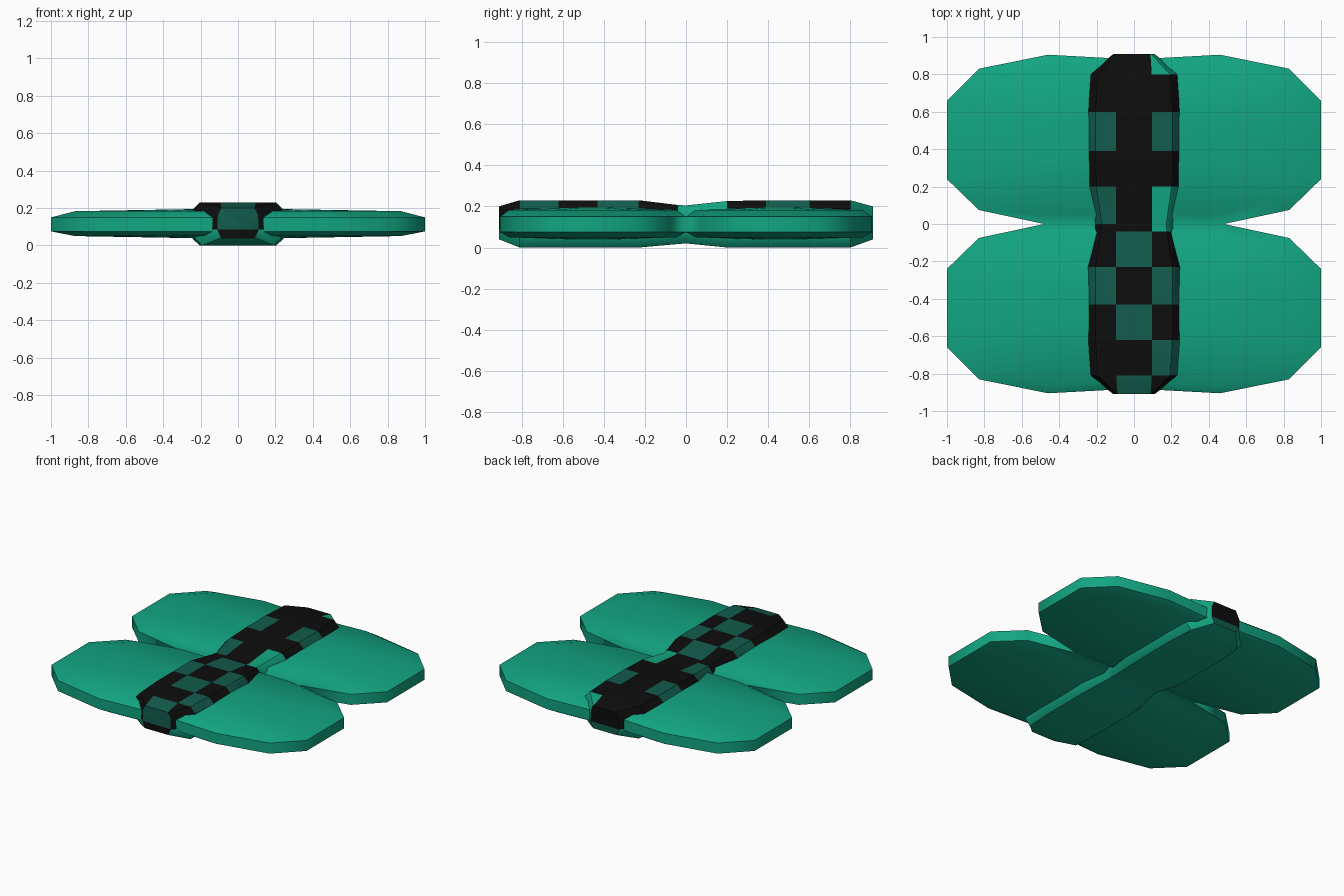
import bpy, bmesh

if "Cube" in bpy.data.objects:
    bpy.data.objects.remove(bpy.data.objects["Cube"])


def material(name, rgb):
    m = bpy.data.materials.new(name)
    m.diffuse_color = (*rgb, 1)
    m.use_nodes = True
    m.node_tree.nodes["Principled BSDF"].inputs["Base Color"].default_value = m.diffuse_color
    return m


GREEN = material("green", (0.006, 0.38, 0.22))
TEAL = material("dark teal", (0.006, 0.107, 0.072))
BLACK = material("black", (0.004, 0.004, 0.004))


def finish(name, bm, mats, angle):
    bmesh.ops.recalc_face_normals(bm, faces=bm.faces)
    me = bpy.data.meshes.new(name)
    bm.to_mesh(me)
    bm.free()
    for m in mats:
        me.materials.append(m)
    ob = bpy.data.objects.new(name, me)
    bpy.context.collection.objects.link(ob)
    bpy.ops.object.select_all(action='DESELECT')
    ob.select_set(True)
    bpy.context.view_layer.objects.active = ob
    bpy.ops.object.shade_smooth_by_angle(angle=angle)
    return ob


# Wings: one rounded lobe pair spanning the width, mirrored front to back
half = [(0.48, 0), (0.83, 0.075), (1, 0.24), (1, 0.66), (0.83, 0.83), (0.46, 0.905)]
outline = [(0, 0)] + half + [(0, 0.88)] + [(-x, y) for x, y in reversed(half)]
levels = [(0.2, 0.2, 0.038), (0.87, 0.9, 0.05), (1, 1, 0.075),
          (1, 1, 0.15), (0.87, 0.9, 0.183), (0.2, 0.2, 0.195)]
bm = bmesh.new()
cy = 0.455
rings = [[bm.verts.new((x * sx, cy + (y - cy) * sy, z)) for x, y in outline]
         for sx, sy, z in levels]
n = len(outline)
for a, b in zip(rings, rings[1:]):
    for i in range(n):
        j = (i + 1) % n
        bm.faces.new((a[i], a[j], b[j], b[i]))
bm.faces.new(rings[0])
bm.faces.new(rings[-1])
bmesh.ops.recalc_face_normals(bm, faces=bm.faces)
inner = [f for f in bm.faces if all(abs(v.co.y) < 1e-4 for v in f.verts)]
bmesh.ops.delete(bm, geom=inner, context='FACES_ONLY')
wings = finish("wings", bm, [GREEN], 0.9)
mirror = wings.modifiers.new("mirror", 'MIRROR')
mirror.use_axis = (False, True, False)

# Body: lofted sections, split at the checker rows; y, half width, bottom, top
stations = [(-0.91, 0.11, 0.04, 0.2), (-0.81, 0.235, 0, 0.23), (-0.62, 0.25, 0, 0.23),
            (-0.43, 0.25, 0, 0.23), (-0.23, 0.25, 0, 0.23), (-0.04, 0.215, 0.017, 0.207),
            (0, 0.21, 0.02, 0.205), (0.2, 0.245, 0, 0.226), (0.39, 0.25, 0, 0.23),
            (0.6, 0.25, 0, 0.23), (0.8, 0.235, 0, 0.23), (0.91, 0.11, 0.04, 0.2)]
# Checker rows from front to back: left, middle, right (g green, t teal, b black)
rows = ["btb", "bbt", "btb", "tbt", "btb", "bbg", "tbg", "bbb", "tbt", "bbb", "bbg"]
index = {"g": 0, "t": 1, "b": 2}


def section(y, w, lo, hi):
    cell, shoulder = min(0.095, w * 0.8), w * 0.82
    right = [(cell, hi), (shoulder, hi), (w * 0.98, hi - 0.04), (w, 0.085),
             (w * 0.97, lo + 0.035), (shoulder, lo)]
    return [(x, y, z) for x, z in right] + [(-x, y, z) for x, z in reversed(right)]


bm = bmesh.new()
rings = [[bm.verts.new(p) for p in section(*s)] for s in stations]
for a, b, row in zip(rings, rings[1:], rows):
    for i in range(12):
        j = (i + 1) % 12
        f = bm.faces.new((a[i], a[j], b[j], b[i]))
        if i < 3:
            f.material_index = index[row[2]]
        elif i == 11:
            f.material_index = index[row[1]]
        elif i >= 8:
            f.material_index = index[row[0]]
# End caps: upper and lower panels
for ring, up, low in ((rings[0], "t", "b"), (rings[-1], "b", "t")):
    bm.faces.new(ring[8:] + ring[:4]).material_index = index[up]
    bm.faces.new(ring[3:9]).material_index = index[low]
finish("body", bm, [GREEN, TEAL, BLACK], 0.7)
